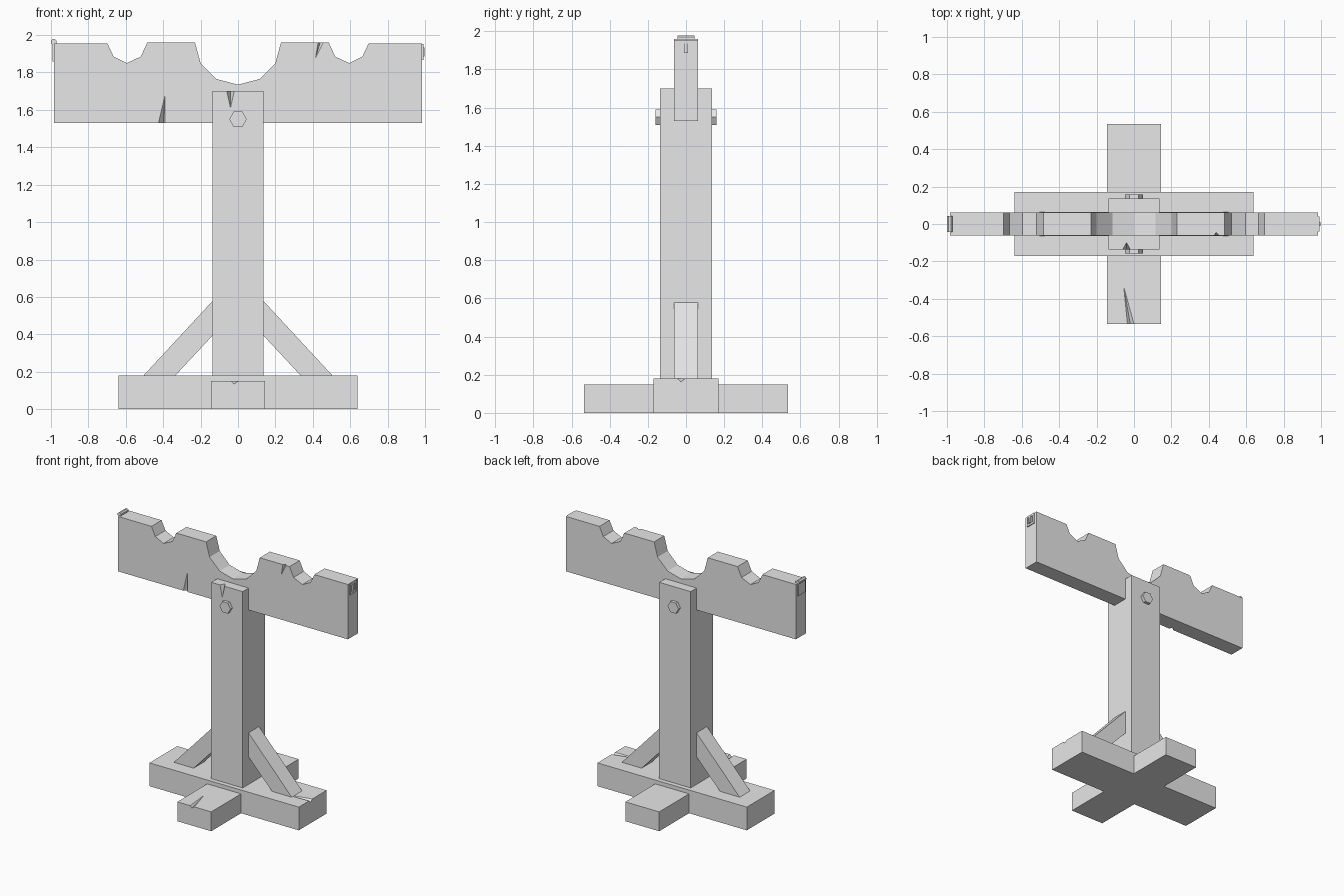
import bpy, bmesh
from math import pi
from mathutils import Vector, Matrix

if "Cube" in bpy.data.objects:
    bpy.data.objects.remove(bpy.data.objects["Cube"])

GREY = (0.8, 0.8, 0.8, 1)
mat = bpy.data.materials.new("plain_grey")
mat.use_nodes = True
mat.diffuse_color = GREY
mat.node_tree.nodes["Principled BSDF"].inputs["Base Color"].default_value = GREY


def finish(name, bm):
    bmesh.ops.recalc_face_normals(bm, faces=bm.faces)
    mesh = bpy.data.meshes.new(name)
    bm.to_mesh(mesh)
    bm.free()
    mesh.materials.append(mat)
    ob = bpy.data.objects.new(name, mesh)
    bpy.context.collection.objects.link(ob)
    return ob


def box(name, lo, hi):
    lo, hi = Vector(lo), Vector(hi)
    bm = bmesh.new()
    bmesh.ops.create_cube(bm, size=1)
    bmesh.ops.scale(bm, vec=hi - lo, verts=bm.verts)
    bmesh.ops.translate(bm, vec=(lo + hi) / 2, verts=bm.verts)
    return finish(name, bm)


def board(name, outline, half):
    """Extrude an x-z outline across y."""
    bm = bmesh.new()
    face = bm.faces.new([bm.verts.new((x, -half, z)) for x, z in outline])
    new = bmesh.ops.extrude_face_region(bm, geom=[face])["geom"]
    moved = [v for v in new if isinstance(v, bmesh.types.BMVert)]
    bmesh.ops.translate(bm, vec=(0, 2 * half, 0), verts=moved)
    return finish(name, bm)


def rod(name, centre, radius, length, sides, spin=0):
    """Prism lying along y."""
    bm = bmesh.new()
    m = Matrix.Translation(centre) @ Matrix.Rotation(pi / 2, 4, 'X') @ Matrix.Rotation(spin, 4, 'Z')
    bmesh.ops.create_cone(bm, cap_ends=True, segments=sides, radius1=radius,
                          radius2=radius, depth=length, matrix=m)
    return finish(name, bm)


def crack(ob, a, b, tip, deep, out):
    """Cut a splinter-shaped groove: a-b on the edge, tip and deep on its two faces."""
    a, b, out = Vector(a), Vector(b), Vector(out) * 0.01
    bm = bmesh.new()
    for p in (a, b, Vector(tip), Vector(deep), a + out, b + out):
        bm.verts.new(p)
    bmesh.ops.convex_hull(bm, input=bm.verts)
    cutter = finish("crack_cutter", bm)
    cutter.hide_render = True
    mod = ob.modifiers.new("crack", 'BOOLEAN')
    mod.operation, mod.solver, mod.object = 'DIFFERENCE', 'EXACT', cutter
    bpy.context.view_layer.objects.active = ob
    bpy.ops.object.modifier_apply(modifier=mod.name)
    bpy.data.objects.remove(cutter)


# Crossed feet
long_foot = box("long_foot", (-0.64, -0.17, 0), (0.64, 0.17, 0.18))
cross_foot = box("cross_foot", (-0.145, -0.535, 0), (0.145, 0.535, 0.15))

# Post and diagonal braces
post = box("post", (-0.135, -0.135, 0.1), (0.135, 0.135, 1.7))
for side, s in (("left", 1), ("right", -1)):
    board(side + "_brace", [(s * x, z) for x, z in
          ((0.13, 0.585), (0.505, 0.18), (0.335, 0.18), (0.13, 0.4))], 0.064)

# Cross beam with a neck notch and two wrist notches
half_top = [(0.115, 1.765), (0.2, 1.85), (0.23, 1.96), (0.485, 1.96), (0.52, 1.885),
            (0.595, 1.85), (0.665, 1.885), (0.698, 1.955), (0.985, 1.955), (0.985, 1.53)]
outline = [(0, 1.735)] + half_top + [(-x, z) for x, z in reversed(half_top)]
beam = board("cross_beam", outline, 0.062)

# Hexagonal bolt heads, front and back
for side, y in (("front", -0.142), ("back", 0.142)):
    rod(side + "_bolt", (0, y, 1.55), 0.047, 0.034, 6, pi / 6)

# Hinge at one end
rod("hinge_knuckle", (-0.985, 0, 1.963), 0.016, 0.088, 8, pi / 8)
box("hinge_plate", (-0.993, -0.042, 1.86), (-0.98, 0.042, 1.96))

# Latch staple at the other end
for side, y in (("front", -0.032), ("back", 0.032)):
    box(side + "_latch_bar", (0.98, y - 0.008, 1.87), (0.992, y + 0.008, 1.95))
for side, z in (("lower", 1.875), ("upper", 1.945)):
    box(side + "_latch_bar", (0.98, -0.04, z - 0.008), (0.992, 0.04, z + 0.008))
box("latch_tongue", (0.98, -0.01, 1.885), (0.997, 0.01, 1.935))

# Splits in the timber
crack(beam, (-0.425, -0.062, 1.53), (-0.39, -0.062, 1.53),
      (-0.391, -0.062, 1.675), (-0.4, -0.035, 1.53), (0, -1, -1))
crack(beam, (0.428, -0.062, 1.96), (0.456, -0.062, 1.96),
      (0.415, -0.062, 1.88), (0.44, -0.045, 1.96), (0, -1, 1))
crack(post, (-0.06, -0.135, 1.7), (-0.02, -0.135, 1.7),
      (-0.04, -0.135, 1.61), (-0.04, -0.1, 1.7), (0, -1, 1))
crack(cross_foot, (-0.035, -0.535, 0.15), (0, -0.535, 0.15),
      (-0.055, -0.335, 0.15), (-0.02, -0.535, 0.135), (0, -1, 1))
crack(long_foot, (0.64, -0.045, 0.18), (0.64, -0.005, 0.18),
      (0.44, -0.05, 0.18), (0.64, -0.025, 0.163), (1, 0, 1))
